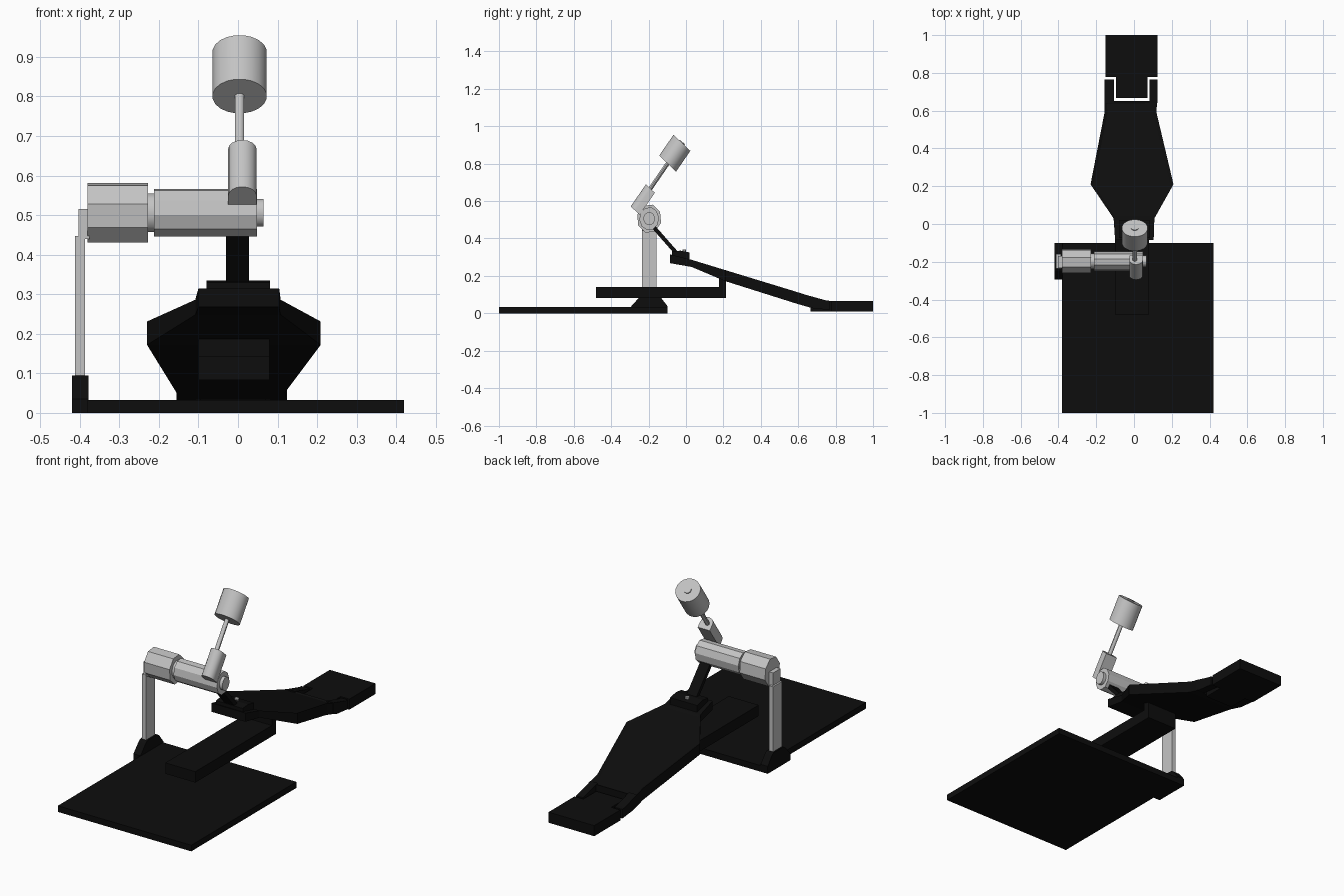
import bpy, bmesh, math
from mathutils import Matrix, Vector

if "Cube" in bpy.data.objects:
    bpy.data.objects.remove(bpy.data.objects["Cube"])


def material(name, v):
    m = bpy.data.materials.new(name)
    m.diffuse_color = (v, v, v, 1)
    m.use_nodes = True
    m.node_tree.nodes["Principled BSDF"].inputs["Base Color"].default_value = m.diffuse_color
    return m


BLACK = material("matte black", 0.004)
STEEL = material("light grey metal", 0.55)
SQUASH = 0.85                       # round parts are slightly flattened in y
LEAN = Matrix.Rotation(math.radians(-39), 4, 'X')
ALONG_X = Matrix.Rotation(math.radians(90), 4, 'Y')


def finish(bm, name, mat, smooth=False):
    bmesh.ops.recalc_face_normals(bm, faces=bm.faces)
    me = bpy.data.meshes.new(name)
    bm.to_mesh(me)
    bm.free()
    me.materials.append(mat)
    ob = bpy.data.objects.new(name, me)
    bpy.context.collection.objects.link(ob)
    if smooth:
        bpy.context.view_layer.objects.active = ob
        ob.select_set(True)
        bpy.ops.object.shade_smooth_by_angle(angle=math.radians(35))
        ob.select_set(False)
    return ob


def loft(bm, rings):
    """Skin a list of equal-length closed rings and cap both ends."""
    vs = [[bm.verts.new(p) for p in r] for r in rings]
    n = len(rings[0])
    for a, b in zip(vs, vs[1:]):
        for i in range(n):
            j = (i + 1) % n
            bm.faces.new((a[i], a[j], b[j], b[i]))
    bm.faces.new(vs[0][::-1])
    bm.faces.new(vs[-1])


def box(name, mat, x, y, z):
    bm = bmesh.new()
    loft(bm, [[(a, y[0], z[0]), (a, y[1], z[0]), (a, y[1], z[1]), (a, y[0], z[1])] for a in x])
    return finish(bm, name, mat)


def side_profile(name, mat, x, pts):
    """Extrude a (y, z) outline across x."""
    bm = bmesh.new()
    loft(bm, [[(a, y, z) for y, z in pts] for a in x])
    return finish(bm, name, mat)


def turned(name, mat, centre, rot, steps, sides, smooth=True, phase=0.0):
    """Stepped cylinder: steps are (radius, height along axis)."""
    m = Matrix.Translation(centre) @ Matrix.Diagonal((1, SQUASH, 1, 1)) @ rot
    ang = [2 * math.pi * (i + 0.5) / sides + phase for i in range(sides)]
    bm = bmesh.new()
    loft(bm, [[m @ Vector((r * math.cos(a), r * math.sin(a), h)) for a in ang] for r, h in steps])
    return finish(bm, name, mat, smooth)


# base plate, foot block and stabiliser beam
box("base_plate", BLACK, (-0.38, 0.42), (-1, -0.10), (0, 0.033))
side_profile("post_foot", BLACK, (-0.42, -0.378),
             [(-0.295, 0), (-0.295, 0.035), (-0.25, 0.085), (-0.235, 0.095),
              (-0.15, 0.095), (-0.135, 0.085), (-0.10, 0.04), (-0.10, 0)])
side_profile("beam", BLACK, (-0.10, 0.08),
             [(-0.48, 0.083), (0.213, 0.083), (0.213, 0.21), (0.176, 0.21),
              (0.176, 0.142), (-0.48, 0.142)])

# upright post and its bracket to the shaft
box("post", STEEL, (-0.412, -0.387), (-0.235, -0.158), (0.09, 0.447))
box("post_bracket", STEEL, (-0.403, -0.375), (-0.232, -0.17), (0.44, 0.515))

# horizontal shaft
AXIS = (0, -0.197, 0.506)
turned("spring_drum", STEEL, AXIS, ALONG_X, [(0.078, -0.38), (0.078, -0.228)], 8, False, 0.1)
turned("shaft_collar", STEEL, AXIS, ALONG_X, [(0.05, -0.23), (0.05, -0.21)], 12)
turned("shaft", STEEL, AXIS, ALONG_X, [(0.062, -0.212), (0.062, 0.048)], 10, False, 0.1)
turned("shaft_cap", STEEL, AXIS, ALONG_X, [(0.036, 0.045), (0.036, 0.065)], 12)

# beater holder: rounded front, square back
m = Matrix.Translation((0.011, -0.231, 0.608)) @ Matrix.Diagonal((1, SQUASH, 1, 1)) @ LEAN
outline = [(0.036 * math.cos(a), 0.036 * math.sin(a))
           for a in [math.pi + math.pi * i / 8 for i in range(9)]]
outline += [(0.036, 0.036), (-0.036, 0.036)]
bm = bmesh.new()
loft(bm, [[m @ Vector((x, y, h)) for x, y in outline] for h in (-0.076, 0.076)])
finish(bm, "beater_holder", STEEL, True)

# beater rod, head and end bolt
HEAD = (0.004, -0.06, 0.856)
turned("beater_rod", STEEL, HEAD, LEAN, [(0.012, -0.26), (0.012, -0.06)], 10)
turned("beater_head", STEEL, HEAD, LEAN, [(0.069, -0.0715), (0.069, 0.0715)], 20)
turned("beater_bolt", STEEL, HEAD, LEAN, [(0.02, 0.07), (0.02, 0.077)], 10)

# pull strap between shaft and footboard
side_profile("pull_strap", BLACK, (-0.03, 0.028),
             [(-0.195, 0.47), (-0.18, 0.485), (-0.035, 0.32), (-0.05, 0.305)])

# footboard: sections of (y, top, bottom, left, right)
sections = [(-0.085, 0.315, 0.268, -0.10, 0.104), (0.03, 0.286, 0.248, -0.108, 0.108),
            (0.21, 0.231, 0.172, -0.23, 0.209), (0.59, 0.115, 0.052, -0.156, 0.119),
            (0.652, 0.095, 0.034, -0.155, 0.122)]
bm = bmesh.new()
loft(bm, [[(l, y, b), (r, y, b), (r, y, t), (l, y, t)] for y, t, b, l, r in sections])
bmesh.ops.recalc_face_normals(bm, faces=bm.faces)
tops = [f for f in bm.faces if f.normal.z > 0.7 and f.calc_center_median().y > 0.0]
bmesh.ops.inset_region(bm, faces=tops, thickness=0.016, depth=-0.007)
finish(bm, "footboard", BLACK)

# fork arms of the footboard around the heel tongue
for side, x in (("left", (-0.155, -0.107)), ("right", (0.082, 0.124))):
    side_profile("fork_arm_" + side, BLACK, x,
                 [(0.64, 0.038), (0.67, 0.028), (0.766, 0.018), (0.766, 0.067),
                  (0.745, 0.07), (0.64, 0.099)])

# heel plate with tongue
box("heel_plate", BLACK, (-0.15, 0.124), (0.777, 1.0), (0.01, 0.067))
box("heel_tongue", BLACK, (-0.096, 0.071), (0.666, 0.777), (0.01, 0.067))

# toe clamp and bolt
side_profile("toe_clamp", BLACK, (-0.08, 0.081),
             [(-0.075, 0.30), (0.02, 0.28), (0.02, 0.325), (-0.03, 0.335), (-0.075, 0.33)])
turned("toe_bolt", STEEL, (0, -0.01, 0.33), Matrix.Identity(4), [(0.012, 0), (0.012, 0.01)], 8)
